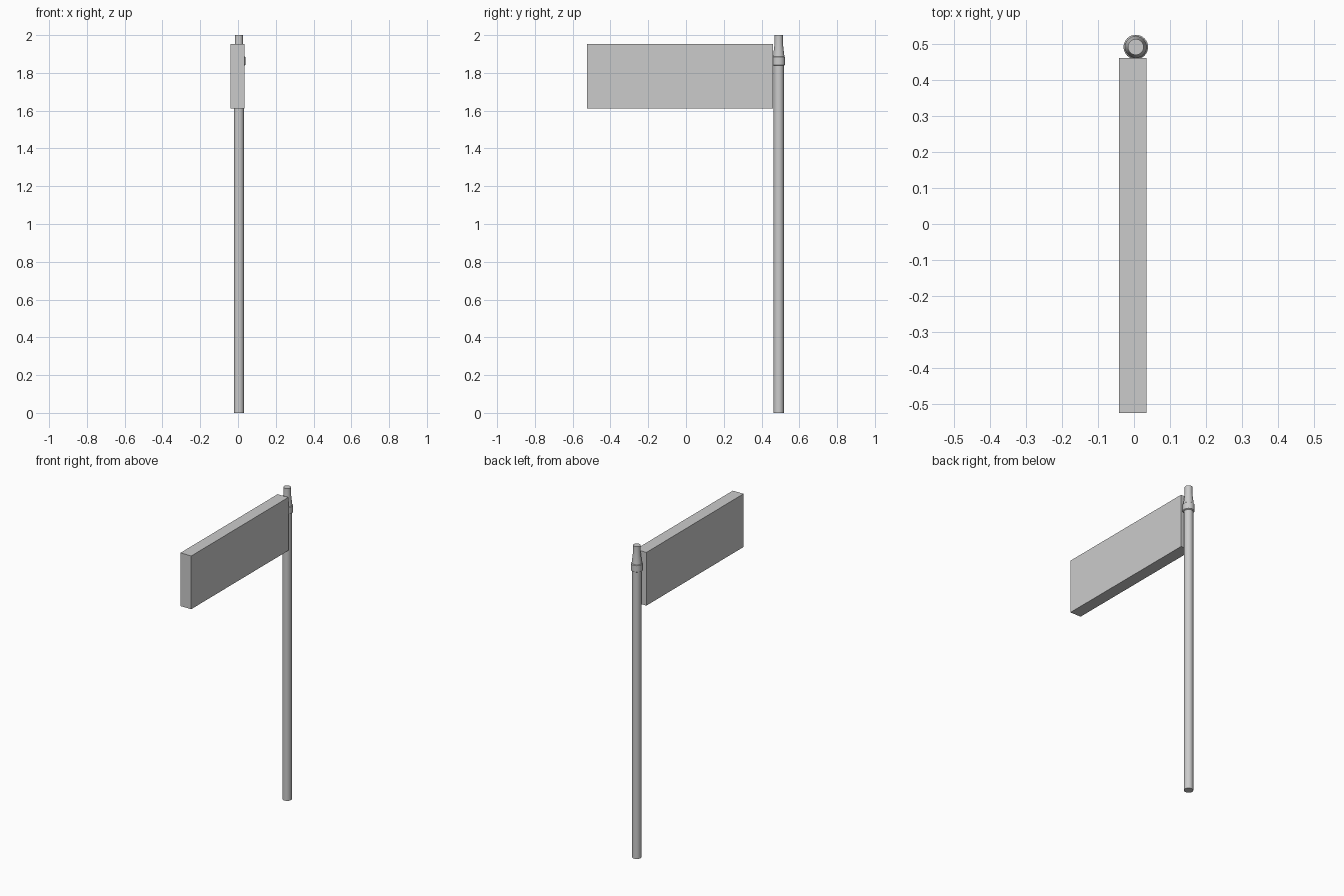
import bpy, bmesh, math

if "Cube" in bpy.data.objects:
    bpy.data.objects.remove(bpy.data.objects["Cube"])

POLE_X, POLE_Y = 0.005, 0.491


def make_object(name, bm):
    bmesh.ops.recalc_face_normals(bm, faces=bm.faces)
    mesh = bpy.data.meshes.new(name)
    bm.to_mesh(mesh)
    bm.free()
    obj = bpy.data.objects.new(name, mesh)
    bpy.context.collection.objects.link(obj)
    return obj


def lathe(name, profile, sides=32):
    """Capped solid of revolution from (radius, z) points around the pole axis."""
    bm = bmesh.new()
    rings = []
    for r, z in profile:
        rings.append([bm.verts.new((POLE_X + r * math.cos(2 * math.pi * i / sides),
                                    POLE_Y + r * math.sin(2 * math.pi * i / sides), z))
                      for i in range(sides)])
    for a, b in zip(rings, rings[1:]):
        for i in range(sides):
            j = (i + 1) % sides
            bm.faces.new((a[i], a[j], b[j], b[i]))
    bm.faces.new(rings[0][::-1])
    bm.faces.new(rings[-1])
    obj = make_object(name, bm)
    bpy.context.view_layer.objects.active = obj
    obj.select_set(True)
    bpy.ops.object.shade_smooth_by_angle(angle=math.radians(30))
    obj.select_set(False)
    return obj


def box(name, lo, hi):
    bm = bmesh.new()
    bmesh.ops.create_cube(bm, size=1)
    for v in bm.verts:
        v.co = [(l + h) / 2 + c * (h - l) for l, h, c in zip(lo, hi, v.co)]
    return make_object(name, bm)


# Pole with its raised collar, tapered neck and straight tip
lathe("pole", [(0.027, 0), (0.027, 1.838), (0.034, 1.842), (0.034, 1.883),
               (0.030, 1.887), (0.022, 1.955), (0.022, 2.0)])

# Sign panel beside the pole
box("sign_panel", (-0.041, -0.524, 1.612), (0.035, 0.460, 1.953))
